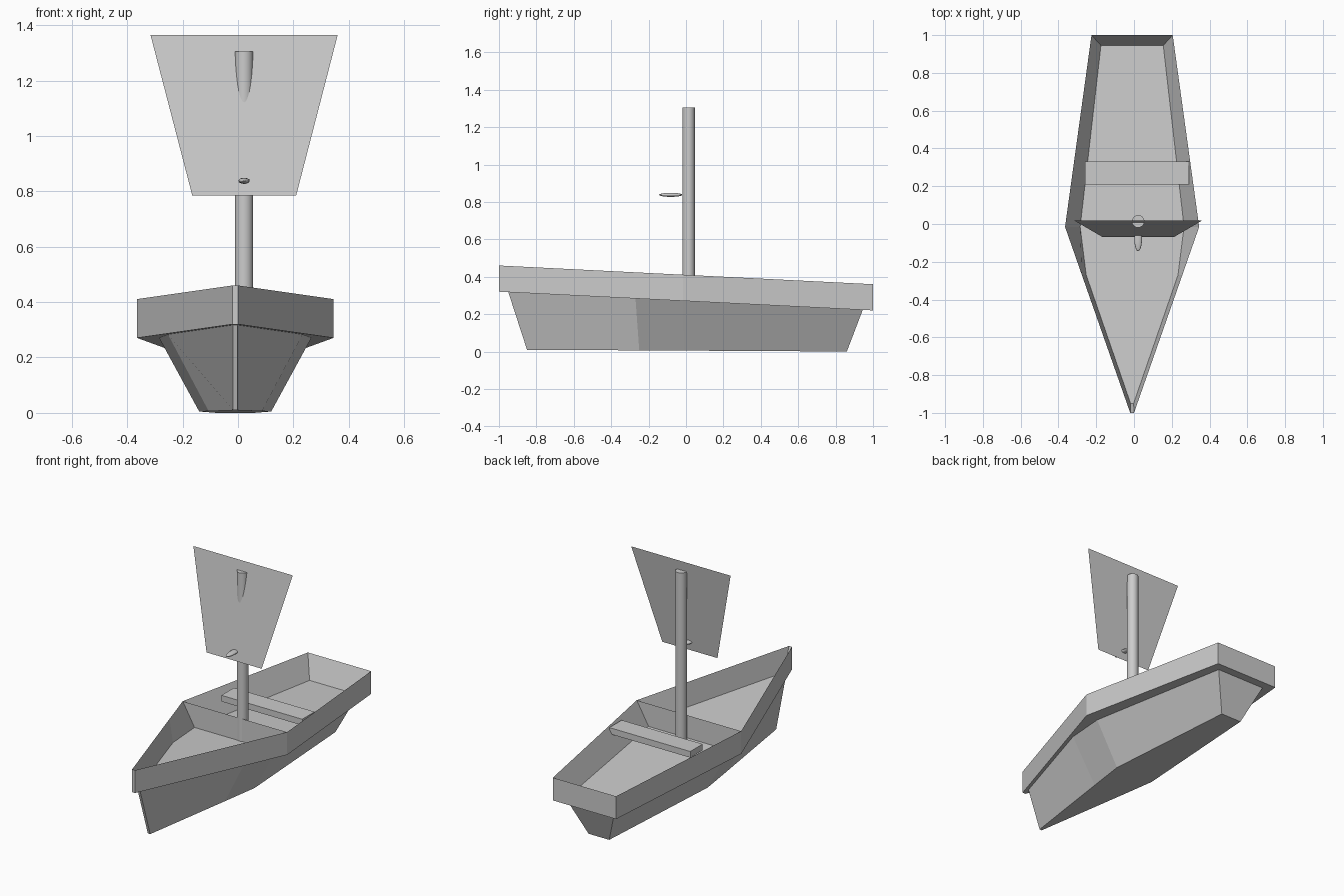
import bpy, bmesh, math

if "Cube" in bpy.data.objects:
    bpy.data.objects.remove(bpy.data.objects["Cube"])

CX = -0.01  # hull centre line


def make_object(name, verts, faces):
    mesh = bpy.data.meshes.new(name)
    mesh.from_pydata(verts, [], faces)
    bm = bmesh.new()
    bm.from_mesh(mesh)
    bmesh.ops.recalc_face_normals(bm, faces=bm.faces)
    bm.to_mesh(mesh)
    bm.free()
    obj = bpy.data.objects.new(name, mesh)
    bpy.context.collection.objects.link(obj)
    return obj


def ring(half, z0, slope):
    """Mirror half-outline points (half width, y) into a closed sloping ring."""
    right = [(CX + w, y, z0 + slope * y) for w, y in half]
    left = [(CX - w, y, z0 + slope * y) for w, y in reversed(half)]
    return right + left


def loft(name, rings, caps=()):
    n = len(rings[0])
    verts = [p for r in rings for p in r]
    faces = [(i * n + j, i * n + (j + 1) % n,
              (i + 1) * n + (j + 1) % n, (i + 1) * n + j)
             for i in range(len(rings) - 1) for j in range(n)]
    faces += [tuple(range(c * n, c * n + n)) for c in caps]
    return make_object(name, verts, faces)


# Half outlines, bow to stern
rim = [(0.01, -1.0), (0.266, -0.27), (0.355, -0.015), (0.215, 1.0)]
deck = [(0.008, -0.95), (0.243, -0.27), (0.275, -0.015), (0.165, 0.945)]
keel = [(0.008, -0.85), (0.096, -0.25), (0.13, -0.01), (0.07, 0.86)]

# Lower hull, whose top is the floor
deck_ring = ring(deck, 0.27, -0.05)
loft("hull", [deck_ring, ring(keel, 0.005, -0.0055)], caps=(0, 1))

# Raised band: inner slope, knife-edge rim, outer side, underside ledge
loft("gunwale", [deck_ring, ring(rim, 0.41, -0.05),
                 ring(rim, 0.27, -0.05), deck_ring])

# Cross wall at the widest point
make_object("bulkhead", [(CX - 0.355, -0.015, 0.41), (CX + 0.355, -0.015, 0.41),
                         (CX + 0.275, -0.015, 0.27), (CX - 0.275, -0.015, 0.27)],
            [(0, 1, 2, 3)])

# Bench
bpy.ops.mesh.primitive_cube_add(size=1, location=(0.015, 0.27, 0.37))
bench = bpy.context.object
bench.name = "bench"
bench.scale = (0.55, 0.12, 0.038)

# Mast
bpy.ops.mesh.primitive_cylinder_add(vertices=32, radius=0.033, depth=1.035,
                                    location=(0.022, 0.014, 0.7875))
bpy.context.object.name = "mast"
bpy.ops.object.shade_smooth_by_angle(angle=math.radians(30))

# Leaning single-sheet sail
make_object("sail", [(-0.165, -0.07, 0.785), (0.21, -0.07, 0.785),
                     (0.36, 0.018, 1.365), (-0.316, 0.018, 1.365)],
            [(0, 1, 2, 3)])

# Sail peg
bpy.ops.mesh.primitive_uv_sphere_add(segments=24, ring_count=12, radius=1,
                                     location=(0.022, -0.082, 0.838))
peg = bpy.context.object
peg.name = "sail_peg"
peg.scale = (0.02, 0.062, 0.011)
bpy.ops.object.shade_smooth_by_angle(angle=math.radians(30))
